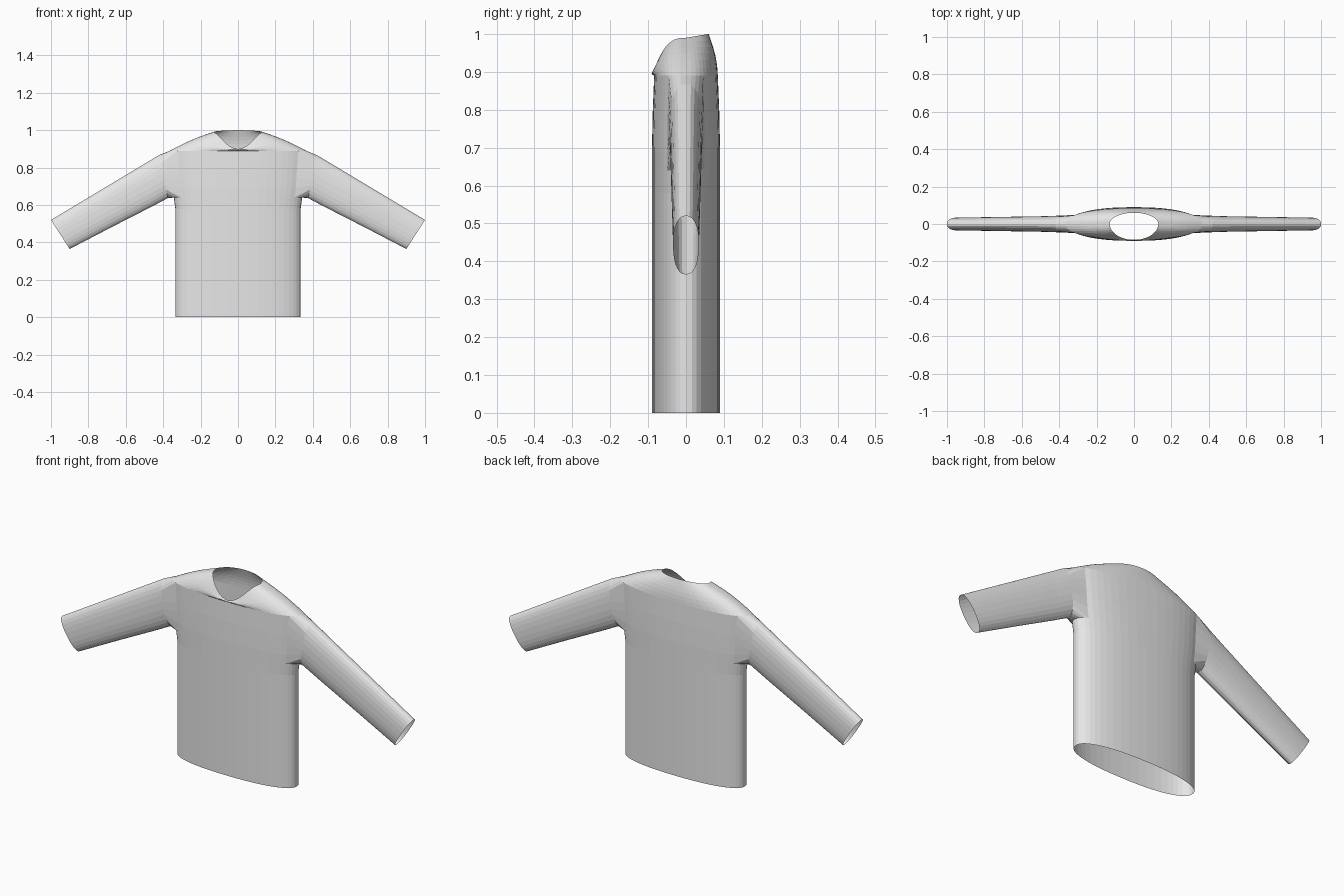
import bpy, bmesh
from math import sin, cos, pi, copysign
from mathutils import Vector

cube = bpy.data.objects.get("Cube")
if cube:
    bpy.data.objects.remove(cube, do_unlink=True)

SEGS = 48        # sides of the torso
ARM_COLS = 4     # half-width of each armhole, in torso columns
ROUND = 2.3      # superellipse exponent


def soft(v, n=ROUND):
    return copysign(abs(v) ** (2 / n), v) if abs(v) > 1e-6 else 0.0


def torso_point(angle, half_width, half_depth, z):
    return Vector((half_width * soft(cos(angle)), half_depth * soft(sin(angle)), z))


def neck_point(angle):
    s = sin(angle)
    if s < 0:
        return Vector((0.13 * cos(angle), 0.085 * s, 0.99 - 0.09 * abs(s) ** 2.9))
    return Vector((0.13 * cos(angle), 0.06 * s, 0.99 + 0.01 * s))


def bridge(bm, lower, upper, skip=()):
    n = len(lower)
    for i in range(n):
        if i not in skip:
            j = (i + 1) % n
            bm.faces.new((lower[i], lower[j], upper[j], upper[i]))


bm = bmesh.new()
angles = [2 * pi * i / SEGS for i in range(SEGS)]

# Torso rows: half width, half depth, height
rows = [(0.335, 0.09, 0), (0.335, 0.09, 0.58), (0.343, 0.09, 0.64),
        (0.350, 0.09, 0.69), (0.354, 0.089, 0.74), (0.357, 0.088, 0.79),
        (0.361, 0.086, 0.84), (0.365, 0.084, 0.89)]
FIRST, LAST = 2, len(rows) - 1      # rows spanned by the armholes
rings = [[bm.verts.new(torso_point(a, *row)) for a in angles] for row in rows]

# Shoulder yoke, running up to the scooped neckline
STEPS = 6
for step in range(1, STEPS + 1):
    t = step / STEPS
    bulge = sin(pi * t)
    ring = []
    for a in angles:
        p = torso_point(a, *rows[-1]).lerp(neck_point(a), t)
        p.y *= 1 + 0.07 * bulge
        p.z += 0.008 * bulge * abs(cos(a))
        ring.append(bm.verts.new(p))
    rings.append(ring)

# Skin the torso, leaving an armhole on each side
armhole = {(c + centre) % SEGS for centre in (0, SEGS // 2)
           for c in range(-ARM_COLS, ARM_COLS)}
for r in range(len(rings) - 1):
    bridge(bm, rings[r], rings[r + 1], armhole if FIRST <= r < LAST else ())

# Sleeves: top x, top z, bottom x, bottom z, half depth
sleeve = [(0.42, 0.868, 0.375, 0.637, 0.045), (0.50, 0.82, 0.45, 0.597, 0.042),
          (0.75, 0.67, 0.675, 0.482, 0.038), (1.0, 0.52, 0.90, 0.365, 0.034)]
for side in (1, -1):
    centre = 0 if side > 0 else SEGS // 2

    def at(row, col):
        return rings[row][(centre + col) % SEGS]

    loop = [at(LAST, c) for c in range(-ARM_COLS, ARM_COLS + 1)]
    loop += [at(r, ARM_COLS) for r in range(LAST - 1, FIRST, -1)]
    loop += [at(FIRST, c) for c in range(ARM_COLS, -ARM_COLS - 1, -1)]
    loop += [at(r, -ARM_COLS) for r in range(FIRST + 1, LAST)]
    for tx, tz, bx, bz, depth in sleeve:
        top, bottom = Vector((tx * side, 0, tz)), Vector((bx * side, 0, bz))
        middle, up = (top + bottom) / 2, (top - bottom) / 2
        ring = []
        for i in range(len(loop)):
            phi = 2 * pi * (i - ARM_COLS) / len(loop)
            p = middle + up * soft(cos(phi))
            p.y = side * depth * soft(sin(phi))
            ring.append(bm.verts.new(p))
        bridge(bm, loop, ring)
        loop = ring

# Outward normals
bmesh.ops.recalc_face_normals(bm, faces=bm.faces)
bm.normal_update()
front = min(bm.faces, key=lambda f: f.calc_center_median().y)
if front.normal.y > 0:
    bmesh.ops.reverse_faces(bm, faces=bm.faces)

mesh = bpy.data.meshes.new("sweater")
bm.to_mesh(mesh)
bm.free()
sweater = bpy.data.objects.new("sweater", mesh)
bpy.context.collection.objects.link(sweater)

# Plain grey cloth
cloth = bpy.data.materials.new("grey cloth")
cloth.use_nodes = True
grey = (0.8, 0.8, 0.8, 1)
cloth.diffuse_color = grey
cloth.node_tree.nodes["Principled BSDF"].inputs["Base Color"].default_value = grey
mesh.materials.append(cloth)
